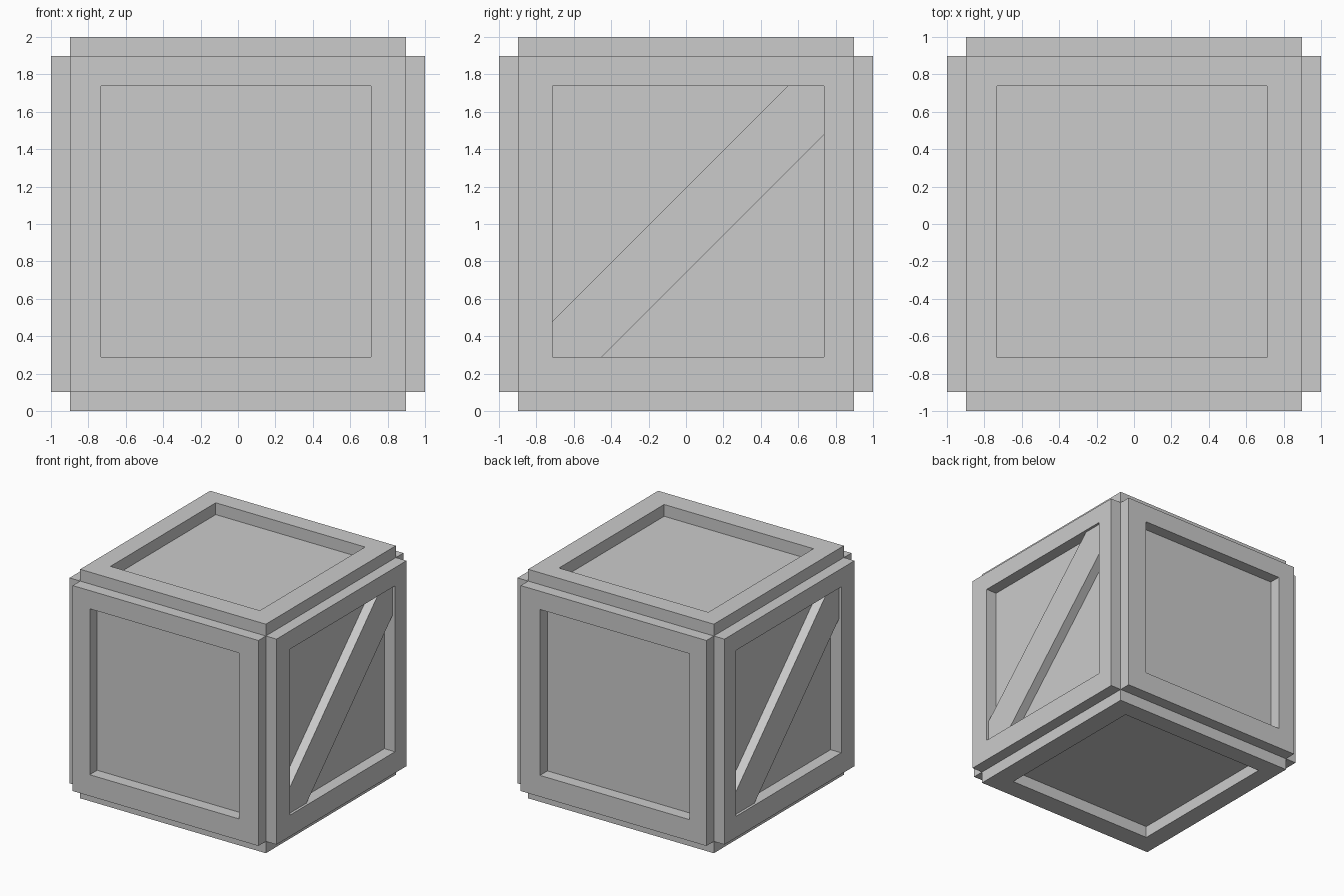
import bpy, bmesh

if "Cube" in bpy.data.objects:
    bpy.data.objects.remove(bpy.data.objects["Cube"])

HALF, OUT = 0.897, 1.0                                  # core half size, frame front
WINDOW = [(-0.732, 0.711), (-0.714, 0.738), (-0.711, 0.738)]  # opening per axis
CENTRE_Z = 1.0


def point(axis, depth, u, v):
    co = [u, v]
    co.insert(axis, depth)
    return (co[0], co[1], co[2] + CENTRE_Z)


def finish(bm, name):
    bmesh.ops.recalc_face_normals(bm, faces=bm.faces)
    mesh = bpy.data.meshes.new(name)
    bm.to_mesh(mesh)
    bm.free()
    bpy.context.collection.objects.link(bpy.data.objects.new(name, mesh))


def prism(bm, axis, polygon, near, far):
    a = [bm.verts.new(point(axis, near, *p)) for p in polygon]
    b = [bm.verts.new(point(axis, far, *p)) for p in polygon]
    bm.faces.new(a)
    bm.faces.new(b)
    for i in range(len(a)):
        j = (i + 1) % len(a)
        bm.faces.new((a[i], a[j], b[j], b[i]))


def rect(u, v):
    return [(u[0], v[0]), (u[1], v[0]), (u[1], v[1]), (u[0], v[1])]


def frame(name, axis, sign):
    # square ring with a rectangular opening
    bm = bmesh.new()
    u, v = [WINDOW[i] for i in range(3) if i != axis]
    loops = []
    for outline in (rect((-HALF, HALF), (-HALF, HALF)), rect(u, v)):
        for depth in (HALF, OUT):
            loops.append([bm.verts.new(point(axis, sign * depth, *p)) for p in outline])
    outer_back, outer_front, inner_back, inner_front = loops
    for p, q in ((outer_back, outer_front), (outer_front, inner_front),
                 (inner_front, inner_back), (inner_back, outer_back)):
        for i in range(4):
            j = (i + 1) % 4
            bm.faces.new((p[i], p[j], q[j], q[i]))
    finish(bm, name)


def brace(name, s):
    # diagonal board, trimmed to the opening and set slightly behind the frame
    bm = bmesh.new()
    low, high = WINDOW[1][::s]
    z0, z1 = WINDOW[2]
    prism(bm, 0, [(low, s * low + 0.195), (low, z0), (s * (z0 + 0.26), z0),
                  (high, s * high - 0.26), (high, z1), (s * (z1 - 0.195), z1)],
          s * HALF, s * 0.978)
    finish(bm, name)


# Inner box
bm = bmesh.new()
prism(bm, 2, rect((-HALF, HALF), (-HALF, HALF)), -HALF, HALF)
finish(bm, "crate_core")

# Six raised frames
for axis, names in enumerate((("left", "right"), ("front", "back"), ("bottom", "top"))):
    for side, sign in zip(names, (-1, 1)):
        frame(side + "_frame", axis, sign)

# Diagonal braces on the two sides
brace("right_brace", 1)
brace("left_brace", -1)
